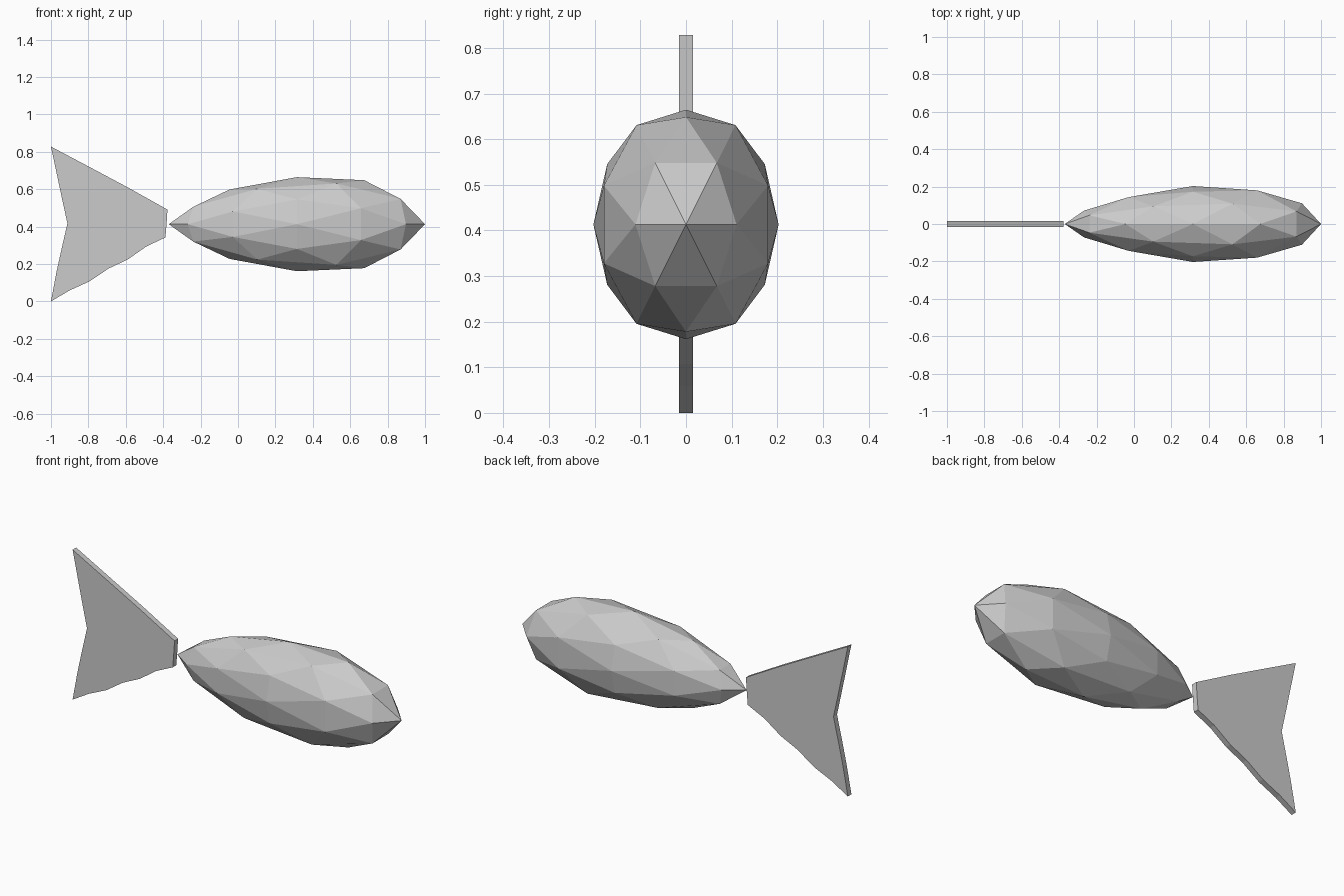
import bpy, bmesh
from mathutils import Matrix

if "Cube" in bpy.data.objects:
    bpy.data.objects.remove(bpy.data.objects["Cube"])


def finish(bm, name):
    bmesh.ops.recalc_face_normals(bm, faces=bm.faces)
    mesh = bpy.data.meshes.new(name)
    bm.to_mesh(mesh)
    bm.free()
    obj = bpy.data.objects.new(name, mesh)
    bpy.context.collection.objects.link(obj)
    return obj


def interp(table, t):
    for (a, fa), (b, fb) in zip(table, table[1:]):
        if t <= b:
            return fa + (fb - fa) * (t - a) / (b - a)
    return table[-1][1]


MID_Z = 0.413

# Body: faceted sphere with an edge midpoint on the nose, stretched and tapered to the tail
GIRTH = [(-1, 0.6), (-0.85, 0.67), (-0.81, 0.74), (-0.52, 0.87), (-0.31, 0.93), (0, 1),
         (0.31, 1.07), (0.53, 1.10), (0.81, 1.075), (0.86, 1.03), (1, 1)]
bm = bmesh.new()
bmesh.ops.create_icosphere(bm, subdivisions=1, radius=1)
bm.edges.ensure_lookup_table()
a, b = (v.co.copy() for v in bm.edges[0].verts)
nose, side = (a + b).normalized(), (a - b).normalized()
bm.transform(Matrix((nose, side, nose.cross(side))).to_4x4())
bmesh.ops.subdivide_edges(bm, edges=bm.edges[:], cuts=1, use_grid_fill=True)
for v in bm.verts:
    x, y, z = v.co.normalized()
    g = interp(GIRTH, x)
    v.co = (0.315 + 0.685 * x, 0.203 * g * y, MID_Z + 0.2515 * g * z)
finish(bm, "body")

# Tail fin: flat outline extruded to a thin plate
OUTLINE = [(-1, 0.828), (-0.80, 0.722), (-0.59, 0.61), (-0.377, 0.491), (-0.382, 0.415),
           (-0.388, 0.342), (-0.49, 0.294), (-0.59, 0.224), (-0.692, 0.176), (-0.794, 0.107),
           (-0.90, 0.059), (-1, 0), (-0.97, 0.16), (-0.944, 0.278), (-0.912, 0.417),
           (-0.94, 0.545), (-0.965, 0.663)]
HALF = 0.0155
bm = bmesh.new()
face = bm.faces.new([bm.verts.new((x, -HALF, z)) for x, z in OUTLINE])
ext = bmesh.ops.extrude_face_region(bm, geom=[face], use_keep_orig=True)
moved = [v for v in ext["geom"] if isinstance(v, bmesh.types.BMVert)]
bmesh.ops.translate(bm, verts=moved, vec=(0, 2 * HALF, 0))
finish(bm, "tail_fin")
